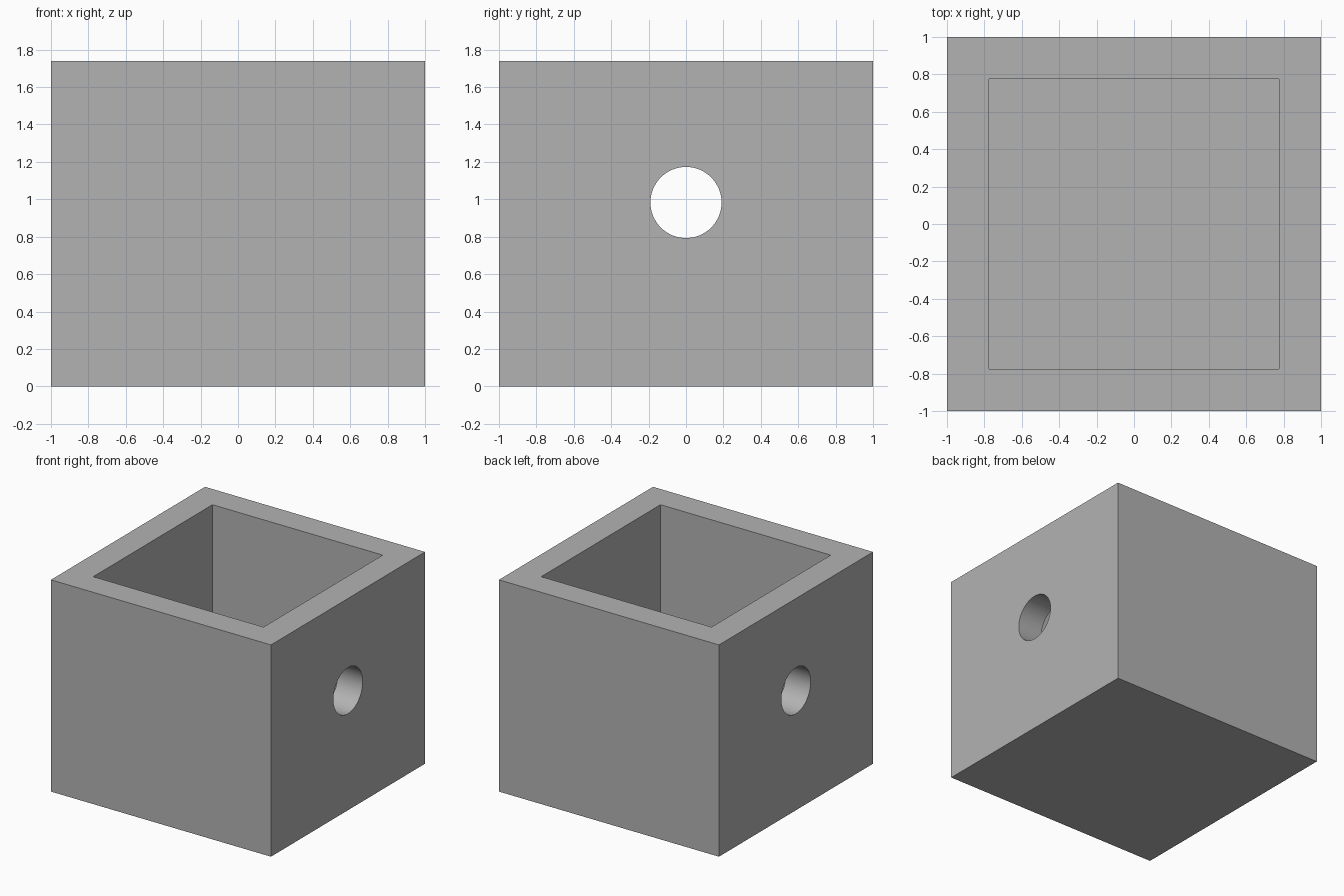
import bpy
import math

default = bpy.data.objects.get("Cube")
if default:
    bpy.data.objects.remove(default, do_unlink=True)

HEIGHT = 1.74
WALL = 0.226
HOLE_RADIUS = 0.19

# Plain grey for the whole box
grey = bpy.data.materials.new("plain_grey")
grey.use_nodes = True
colour = (0.45, 0.45, 0.45, 1)
grey.diffuse_color = colour
grey.node_tree.nodes["Principled BSDF"].inputs["Base Color"].default_value = colour


def block(name, width, bottom, top):
    """Square block centred on the z axis."""
    bpy.ops.mesh.primitive_cube_add(size=1, location=(0, 0, (bottom + top) / 2))
    obj = bpy.context.object
    obj.name = name
    obj.scale = (width, width, top - bottom)
    bpy.ops.object.transform_apply(location=True, rotation=True, scale=True)
    obj.data.materials.append(grey)
    return obj


def cut(target, cutter):
    """Subtract the cutter and discard it."""
    mod = target.modifiers.new("cut", 'BOOLEAN')
    mod.operation = 'DIFFERENCE'
    mod.solver = 'EXACT'
    mod.object = cutter
    cutter.hide_render = True
    bpy.context.view_layer.objects.active = target
    bpy.ops.object.modifier_apply(modifier=mod.name)
    bpy.data.objects.remove(cutter, do_unlink=True)


# Open-topped box: floor as thick as the walls
box = block("open_box", 2, 0, HEIGHT)
cut(box, block("cavity_cutter", 2 - 2 * WALL, WALL, HEIGHT + 0.5))

# Round hole through both side walls, at mid height of the cavity
bpy.ops.mesh.primitive_cylinder_add(
    vertices=64, radius=HOLE_RADIUS, depth=3,
    location=(0, 0, (WALL + HEIGHT) / 2), rotation=(0, math.pi / 2, 0))
hole = bpy.context.object
hole.name = "hole_cutter"
hole.data.materials.append(grey)
cut(box, hole)

# Smooth bores, sharp box edges
bpy.ops.object.select_all(action='DESELECT')
box.select_set(True)
bpy.context.view_layer.objects.active = box
bpy.ops.object.shade_smooth_by_angle(angle=math.radians(30))
